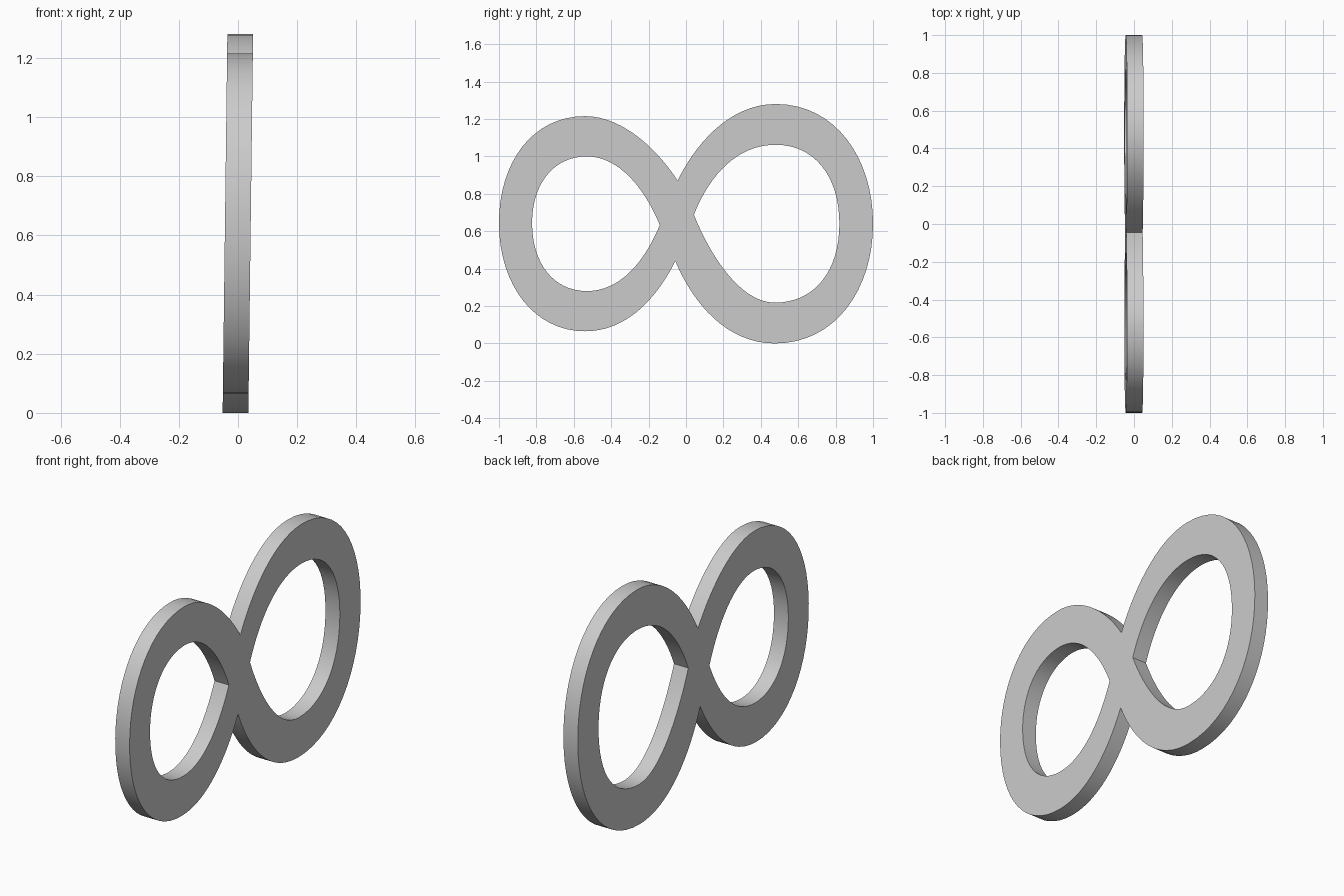
import bpy, math

if "Cube" in bpy.data.objects:
    bpy.data.objects.remove(bpy.data.objects["Cube"])

# Flat figure-eight plate: outline plus two teardrop holes, as (left handle, point, right handle) in (y, z)
outer = [
    ((-0.14, 1.02), (-0.045, 0.87), (0.04, 1.045)),
    ((0.22, 1.28), (0.48, 1.28), (0.80, 1.28)),
    ((1.0, 0.99), (1.0, 0.64), (1.0, 0.29)),
    ((0.80, 0.0), (0.475, 0.0), (0.22, 0.0)),
    ((0.04, 0.21), (-0.057, 0.44), (-0.16, 0.235)),
    ((-0.32, 0.065), (-0.54, 0.065), (-0.81, 0.065)),
    ((-1.0, 0.31), (-1.0, 0.645), (-1.0, 0.97)),
    ((-0.82, 1.215), (-0.54, 1.215), (-0.33, 1.215)),
]
left_hole = [
    ((-0.23, 0.42), (-0.14, 0.632), (-0.22, 0.83)),
    ((-0.36, 1.0), (-0.53, 1.0), (-0.71, 1.0)),
    ((-0.823, 0.85), (-0.823, 0.645), (-0.823, 0.43)),
    ((-0.71, 0.28), (-0.53, 0.28), (-0.36, 0.28)),
]
right_hole = [
    ((0.13, 0.47), (0.042, 0.688), (0.13, 0.91)),
    ((0.28, 1.062), (0.48, 1.062), (0.69, 1.062)),
    ((0.82, 0.89), (0.82, 0.64), (0.82, 0.39)),
    ((0.69, 0.218), (0.475, 0.218), (0.29, 0.218)),
]

curve = bpy.data.curves.new("infinity_plate", 'CURVE')
curve.dimensions = '2D'
curve.fill_mode = 'BOTH'
curve.resolution_u = 16
curve.extrude = 0.0435

for loop in (outer, left_hole, right_hole):
    spline = curve.splines.new('BEZIER')
    spline.bezier_points.add(len(loop) - 1)
    spline.use_cyclic_u = True
    for bp, (hl, co, hr) in zip(spline.bezier_points, loop):
        bp.handle_left_type = bp.handle_right_type = 'FREE'
        bp.handle_left, bp.co, bp.handle_right = (*hl, 0), (*co, 0), (*hr, 0)

plate = bpy.data.objects.new("infinity_plate", curve)
bpy.context.collection.objects.link(plate)
bpy.context.view_layer.objects.active = plate
plate.select_set(True)
bpy.ops.object.convert(target='MESH')
plate = bpy.context.object

# Stand the plate upright with its slight lean towards +x
for v in plate.data.vertices:
    y, z, x = v.co
    v.co = (x - 0.0085 + 0.0125 * z, y, z)
bpy.ops.object.mode_set(mode='EDIT')
bpy.ops.mesh.select_all(action='SELECT')
bpy.ops.mesh.remove_doubles(threshold=0.0001)
bpy.ops.mesh.normals_make_consistent(inside=False)
bpy.ops.object.mode_set(mode='OBJECT')
bpy.ops.object.shade_smooth_by_angle(angle=math.radians(30))
